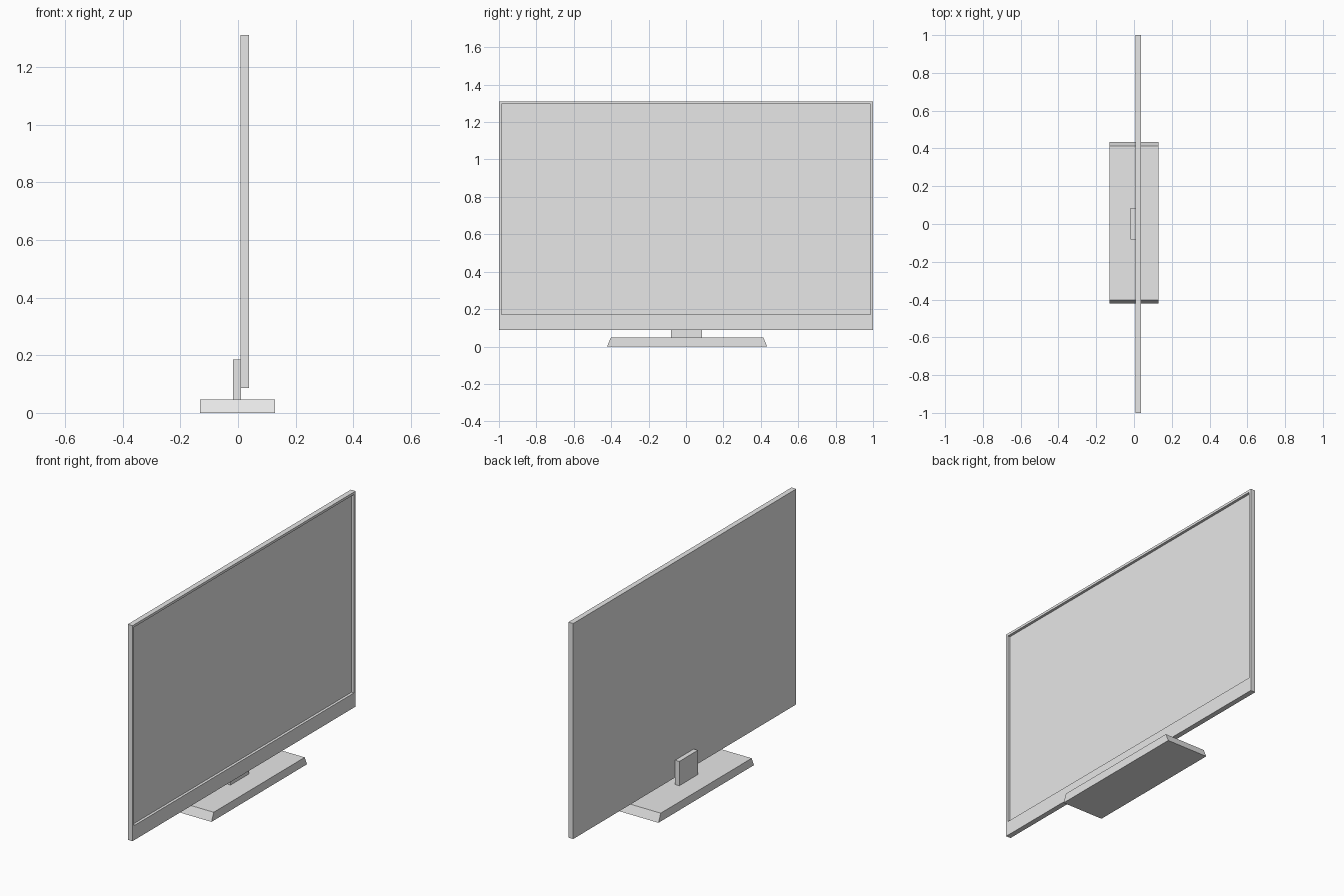
import bpy, bmesh

cube = bpy.data.objects.get("Cube")
if cube:
    bpy.data.objects.remove(cube, do_unlink=True)

grey = bpy.data.materials.new("light_grey")
grey.use_nodes = True
grey.diffuse_color = (0.8, 0.8, 0.8, 1)
grey.node_tree.nodes["Principled BSDF"].inputs["Base Color"].default_value = (0.8, 0.8, 0.8, 1)


def make_box(name, x, y, z, edit=None):
    """Box between (min, max) ranges, optionally reshaped by edit(bm)."""
    bm = bmesh.new()
    bmesh.ops.create_cube(bm, size=1)
    for v in bm.verts:
        v.co = [r[0] if c < 0 else r[1] for c, r in zip(v.co, (x, y, z))]
    if edit:
        edit(bm)
    bmesh.ops.recalc_face_normals(bm, faces=bm.faces)
    mesh = bpy.data.meshes.new(name)
    bm.to_mesh(mesh)
    bm.free()
    mesh.materials.append(grey)
    obj = bpy.data.objects.new(name, mesh)
    bpy.context.collection.objects.link(obj)
    return obj


def slope_ends(bm):
    """Pull the top ends of the base inwards."""
    top = max(v.co.z for v in bm.verts)
    for v in bm.verts:
        if v.co.z == top:
            v.co.y -= 0.02 if v.co.y > 0 else -0.02


def recess_screen(bm):
    """Sink the screen into the +x face, with a deeper border below."""
    bm.normal_update()
    face = max(bm.faces, key=lambda f: f.normal.x)
    bmesh.ops.inset_region(bm, faces=[face], thickness=0.02)
    bottom = min(v.co.z for v in face.verts)
    for v in face.verts:
        if v.co.z < bottom + 0.01:
            v.co.z = 0.17
    walls = bmesh.ops.extrude_discrete_faces(bm, faces=[face])["faces"]
    bmesh.ops.translate(bm, verts=walls[0].verts, vec=(-0.015, 0, 0))


# Display panel, facing +x
make_box("display_panel", (0.008, 0.038), (-1, 1), (0.087, 1.31), recess_screen)

# Stand: neck behind the panel, and base with sloped ends
make_box("stand_neck", (-0.018, 0.01), (-0.081, 0.086), (0.047, 0.185))
make_box("stand_base", (-0.131, 0.129), (-0.422, 0.434), (0, 0.047), slope_ends)
